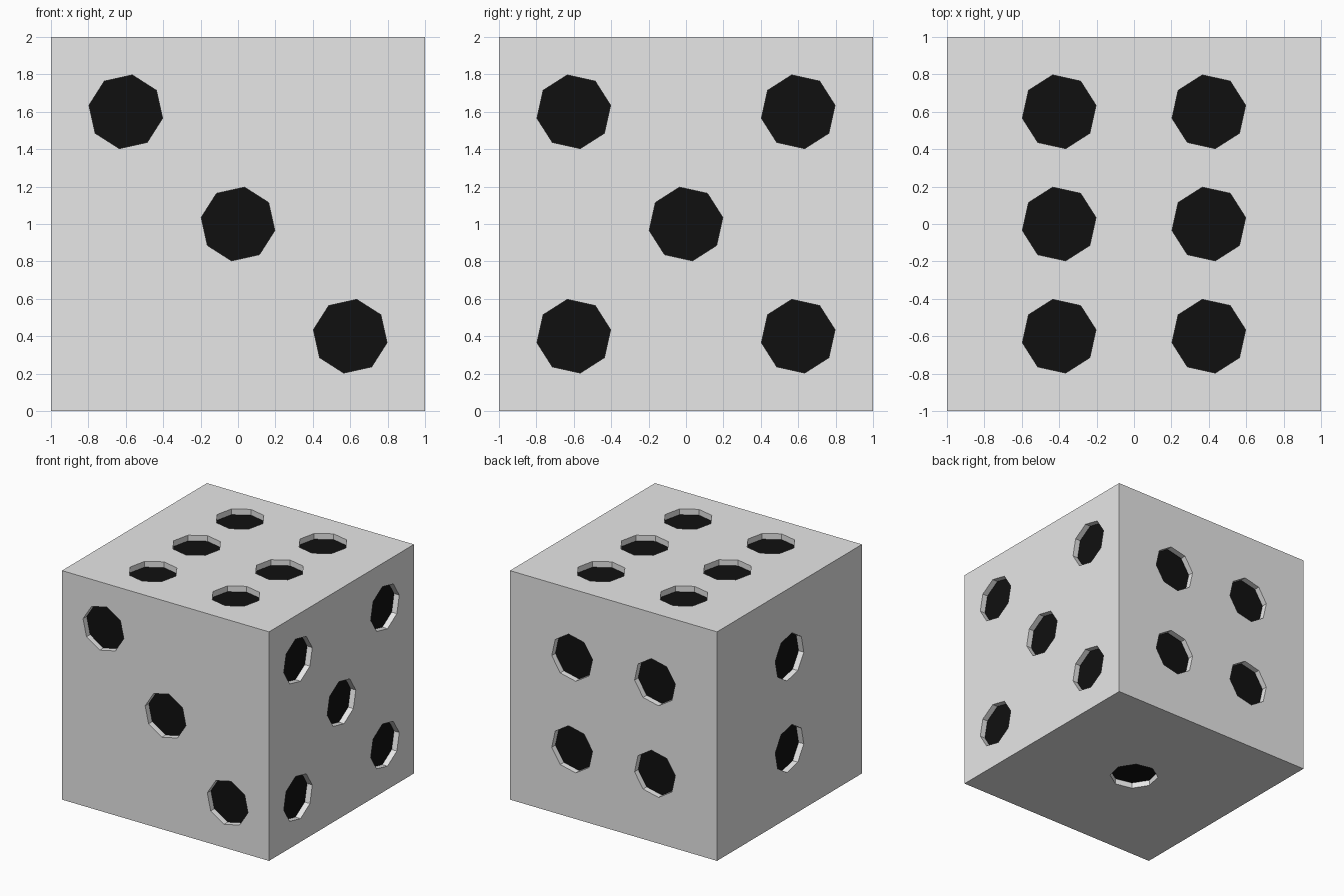
import bpy, bmesh, math
from mathutils import Matrix, Vector

if "Cube" in bpy.data.objects:
    bpy.data.objects.remove(bpy.data.objects["Cube"])

RADIUS, DEPTH = 0.2, 0.05
CENTRE = Vector((0, 0, 1))


def material(name, value):
    m = bpy.data.materials.new(name)
    m.diffuse_color = (value, value, value, 1)
    m.use_nodes = True
    m.node_tree.nodes["Principled BSDF"].inputs["Base Color"].default_value = m.diffuse_color
    return m


grey = material("light grey", 0.8)
black = material("pip black", 0.005)

# Pip positions per face, keyed by (axis, side), relative to the cube centre
square = [(a, b) for a in (-1, 1) for b in (-1, 1)]
pips = {
    (1, -1): [(-0.6, -1, 0.6), (0, -1, 0), (0.6, -1, -0.6)],                       # front: 3
    (1, 1): [(0.4 * a, 1, 0.4 * b) for a, b in square],                            # back: 4
    (0, 1): [(1, 0.6 * a, 0.6 * b) for a, b in square] + [(1, 0, 0)],              # right: 5
    (0, -1): [(-1, 0, 0.4), (-1, 0, -0.4)],                                        # left: 2
    (2, 1): [(x, y, 1) for x in (-0.4, 0.4) for y in (-0.6, 0, 0.6)],              # top: 6
    (2, -1): [(0, 0, -1)],                                                         # bottom: 1
}


def new_object(name, bm, *mats):
    mesh = bpy.data.meshes.new(name)
    bm.to_mesh(mesh)
    bm.free()
    for m in mats:
        mesh.materials.append(m)
    ob = bpy.data.objects.new(name, mesh)
    bpy.context.collection.objects.link(ob)
    return ob


# Cube body
bm = bmesh.new()
bmesh.ops.create_cube(bm, size=2, matrix=Matrix.Translation(CENTRE))
body = new_object("die_body", bm, grey, black)

# Eight-sided cutters for the pips, slightly twisted about their axis
bm = bmesh.new()
for (axis, side), spots in pips.items():
    turn = Matrix.Identity(4)
    for col, k in enumerate(((axis + 1) % 3, (axis + 2) % 3, axis)):
        for row in range(3):
            turn[row][col] = 1.0 if row == k else 0.0
    for p in spots:
        place = Matrix.Translation(CENTRE + Vector(p)) @ turn
        bmesh.ops.create_cone(
            bm, cap_ends=True, segments=8, radius1=RADIUS, radius2=RADIUS,
            depth=2 * DEPTH, matrix=place @ Matrix.Rotation(math.radians(10), 4, 'Z'))
cutter = new_object("pip_cutter", bm, grey)
cutter.hide_render = True

# Sink the pips into the body
mod = body.modifiers.new("pips", 'BOOLEAN')
mod.operation = 'DIFFERENCE'
mod.solver = 'EXACT'
mod.object = cutter
graph = bpy.context.evaluated_depsgraph_get()
mesh = bpy.data.meshes.new_from_object(body.evaluated_get(graph))
body.modifiers.clear()
body.data = mesh
bpy.data.objects.remove(cutter)

# Pip floors are black: faces lying flat at the sunken depth
mesh.materials.clear()
mesh.materials.append(grey)
mesh.materials.append(black)
for f in mesh.polygons:
    level = f.normal.dot(f.center - CENTRE)
    aligned = max(abs(c) for c in f.normal) > 0.999
    f.material_index = int(aligned and abs(level - (1 - DEPTH)) < 0.001)
    f.use_smooth = False
